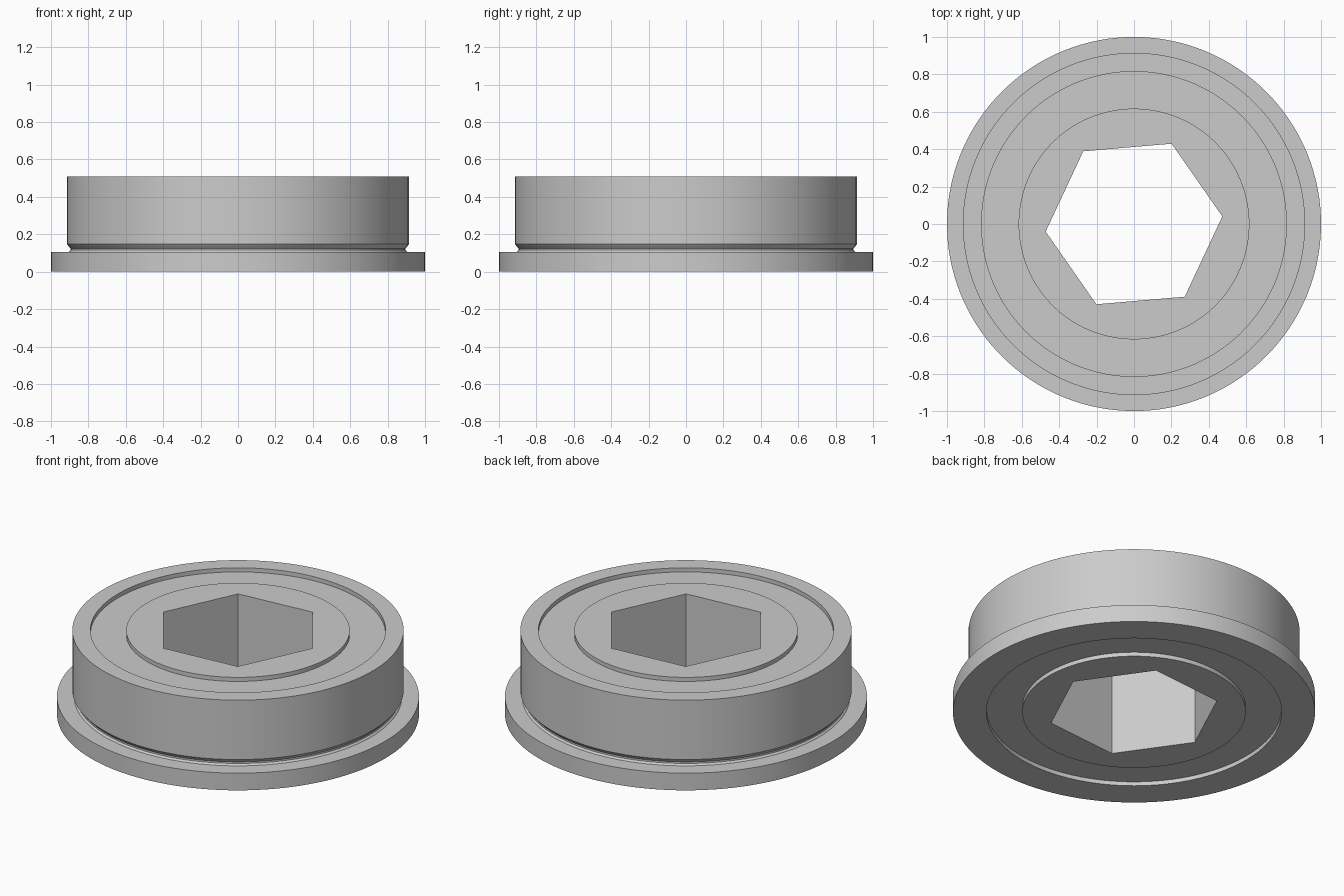
import bpy, bmesh, math

cube = bpy.data.objects.get("Cube")
if cube:
    bpy.data.objects.remove(cube, do_unlink=True)

SEGMENTS = 120               # multiple of six, so bore corners fall on steps
PHASE = math.radians(4.9)    # turn of the hexagonal bore
HEIGHT = 0.51
RECESS = 0.025
HEX_RADIUS = 0.474
INNER_EDGE, OUTER_EDGE = 0.617, 0.815

steel = bpy.data.materials.new("steel_grey")
steel.use_nodes = True
colour = (0.6, 0.6, 0.6, 1)
steel.diffuse_color = colour
steel.node_tree.nodes["Principled BSDF"].inputs["Base Color"].default_value = colour


def hex_factor(angle):
    """Scale that turns a circle into a hexagon with the same corners."""
    sector = math.radians(60)
    return math.cos(sector / 2) / math.cos(angle % sector - sector / 2)


def ring_part(name, profile, hex_bore=False):
    """Spin a closed (radius, height) profile; the bore edge may be hexagonal."""
    bm = bmesh.new()
    bore = min(r for r, z in profile)
    rows = []
    for i in range(SEGMENTS):
        a = math.tau * i / SEGMENTS
        row = []
        for r, z in profile:
            if hex_bore and r == bore:
                r *= hex_factor(a)
            row.append(bm.verts.new((r * math.cos(a + PHASE), r * math.sin(a + PHASE), z)))
        rows.append(row)
    n = len(profile)
    for i, row in enumerate(rows):
        following = rows[(i + 1) % SEGMENTS]
        for j in range(n):
            k = (j + 1) % n
            bm.faces.new((row[j], following[j], following[k], row[k]))
    bmesh.ops.recalc_face_normals(bm, faces=bm.faces)
    mesh = bpy.data.meshes.new(name)
    bm.to_mesh(mesh)
    bm.free()
    mesh.materials.append(steel)
    obj = bpy.data.objects.new(name, mesh)
    bpy.context.collection.objects.link(obj)
    bpy.ops.object.select_all(action="DESELECT")
    obj.select_set(True)
    bpy.context.view_layer.objects.active = obj
    bpy.ops.object.shade_smooth_by_angle(angle=math.radians(25))
    return obj


# Outer race with flange and a small relief groove above it
ring_part("outer_race", [
    (OUTER_EDGE, 0), (1, 0), (1, 0.105), (0.905, 0.105), (0.895, 0.115),
    (0.895, 0.125), (0.905, 0.135), (0.915, 0.148),
    (0.915, HEIGHT), (OUTER_EDGE, HEIGHT)])

# Seal, set in slightly at both ends
ring_part("seal", [
    (INNER_EDGE, RECESS), (OUTER_EDGE, RECESS),
    (OUTER_EDGE, HEIGHT - RECESS), (INNER_EDGE, HEIGHT - RECESS)])

# Inner race with the hexagonal bore
ring_part("inner_race", [
    (HEX_RADIUS, 0), (INNER_EDGE, 0), (INNER_EDGE, HEIGHT), (HEX_RADIUS, HEIGHT)],
    hex_bore=True)
